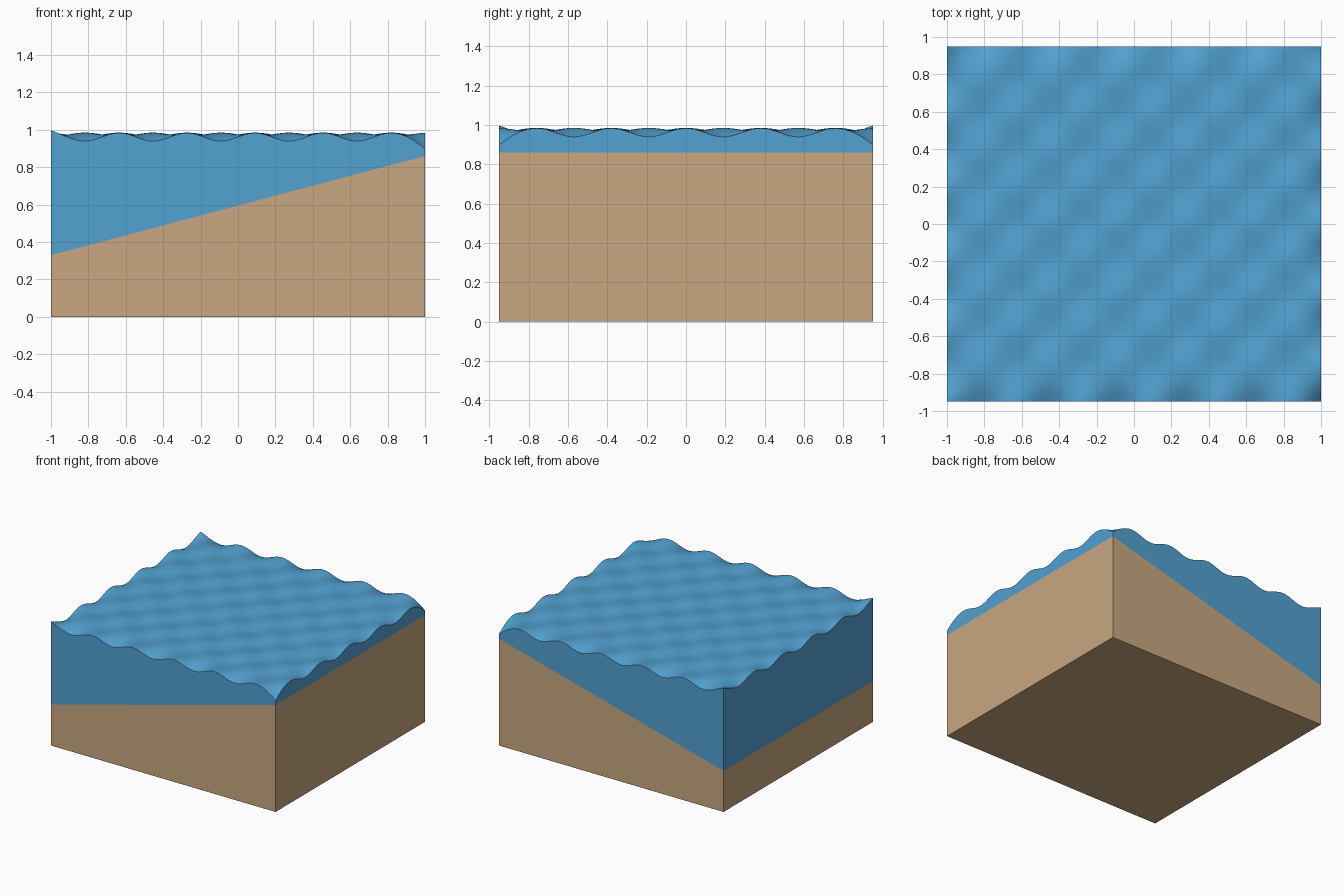
import bpy, bmesh
from math import cos, pi, radians

if "Cube" in bpy.data.objects:
    bpy.data.objects.remove(bpy.data.objects["Cube"])

HX, HY = 1.0, 0.95            # half sizes of the block
NX, NY = 110, 100             # water surface resolution


def bed(x):                   # height of the sloping sand
    return 0.595 + 0.265 * x


def near(d):                  # 1 at an edge, fading to 0 inside the block
    return max(0.0, 1 - d / 0.13) ** 2


def wave(x, y):               # checkered ripples, stronger and lower at the rim
    ex, ey = near(HX - abs(x)), near(HY - abs(y))
    amp = 0.010 * (1 + 1.2 * ex) * (1 + 1.2 * ey)
    drop = 0.0135 * (ex + ey)
    return 0.975 - drop + amp * cos(5.5 * pi * (x + HX)) * cos(10 * pi * (y + HY) / (2 * HY))


def finish(name, bm, color):
    bmesh.ops.recalc_face_normals(bm, faces=bm.faces)
    me = bpy.data.meshes.new(name)
    bm.to_mesh(me)
    bm.free()
    mat = bpy.data.materials.new(name + "_color")
    mat.diffuse_color = color
    mat.use_nodes = True
    mat.node_tree.nodes["Principled BSDF"].inputs["Base Color"].default_value = mat.diffuse_color
    me.materials.append(mat)
    ob = bpy.data.objects.new(name, me)
    bpy.context.collection.objects.link(ob)
    return ob


# Sand: box with a sloping top
bm = bmesh.new()
bmesh.ops.create_cube(bm, size=2)
for v in bm.verts:
    v.co.y *= HY
    v.co.z = bed(v.co.x) if v.co.z > 0 else 0
finish("sand_bed", bm, (0.58, 0.39, 0.22, 1))

# Water: rippled surface with walls down to the sand
bm = bmesh.new()
bmesh.ops.create_grid(bm, x_segments=NX, y_segments=NY, size=1)
for v in bm.verts:
    v.co.y *= HY
    v.co.z = wave(v.co.x, v.co.y)
rim = [e for e in bm.edges if e.is_boundary]
new = bmesh.ops.extrude_edge_only(bm, edges=rim)["geom"]
for v in new:
    if isinstance(v, bmesh.types.BMVert):
        v.co.z = bed(v.co.x)
low = [e for e in bm.edges if e.is_boundary]
bmesh.ops.contextual_create(bm, geom=low)
water = finish("water", bm, (0.085, 0.36, 0.64, 1))
bpy.context.view_layer.objects.active = water
water.select_set(True)
bpy.ops.object.shade_smooth_by_angle(angle=radians(40))
